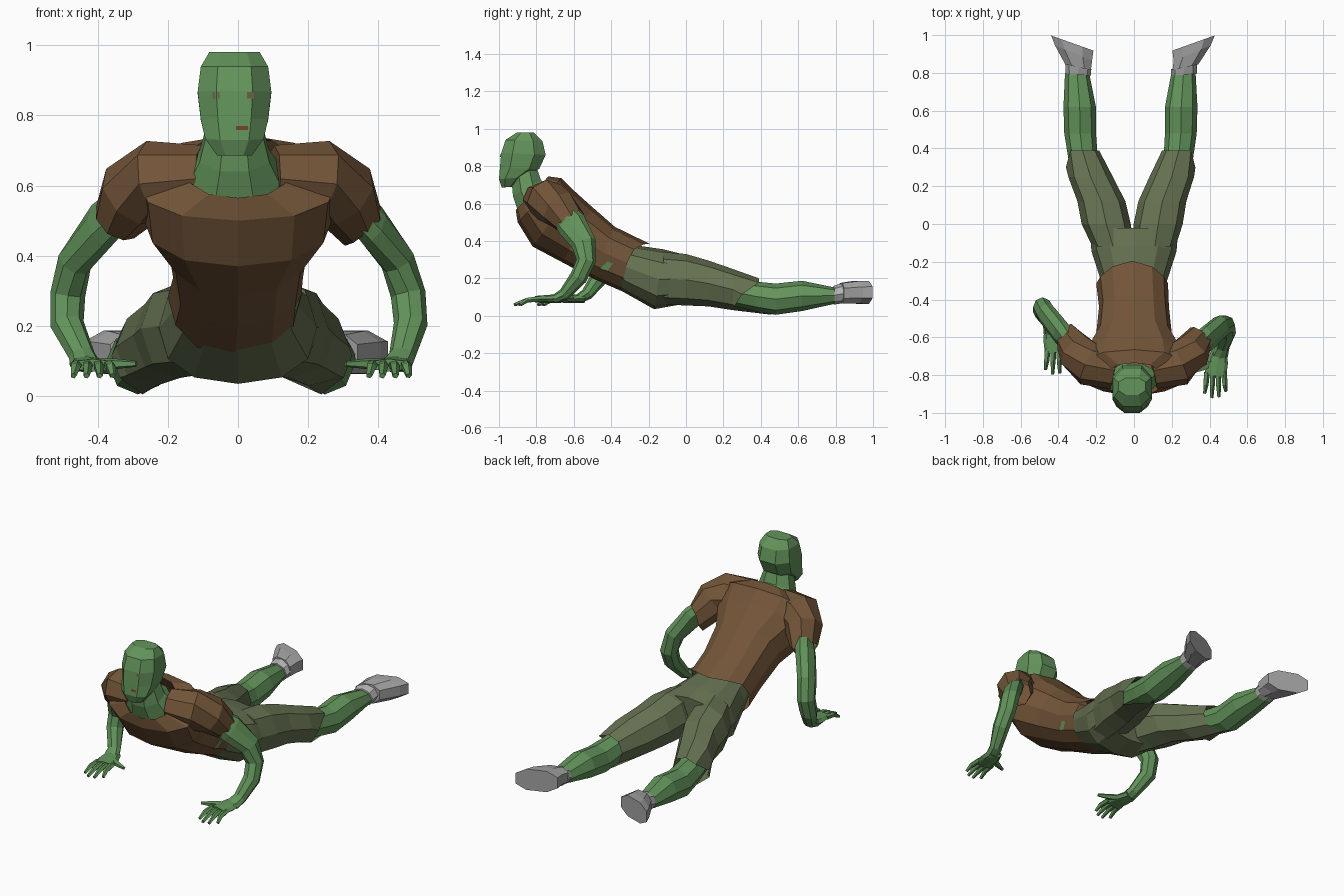
import bpy, bmesh, math, random
from mathutils import Vector as Vec
from mathutils.bvhtree import BVHTree

if "Cube" in bpy.data.objects:
    bpy.data.objects.remove(bpy.data.objects["Cube"])

random.seed(4)


def material(name, rgb):
    m = bpy.data.materials.new(name)
    m.diffuse_color = (*rgb, 1)
    m.use_nodes = True
    m.node_tree.nodes["Principled BSDF"].inputs["Base Color"].default_value = m.diffuse_color
    return m


SKIN = material("green skin", (.125, .295, .105))
SHIRT = material("brown cloth", (.17, .09, .04))
PANTS = material("olive cloth", (.13, .165, .082))
SHOE = material("grey shoe", (.36, .36, .36))
SOCK = material("light grey sock", (.45, .45, .45))
EYE = material("dull brown eye", (.17, .12, .07))
MOUTH = material("red brown mouth", (.18, .05, .03))


def finish(name, bm, mat):
    me = bpy.data.meshes.new(name)
    bm.to_mesh(me)
    me.materials.append(mat)
    ob = bpy.data.objects.new(name, me)
    bpy.context.collection.objects.link(ob)
    return ob


def loft(name, rings, n, mat, off=0., power=1., caps=(True, True), jag=None):
    """Skin rings of (centre, half axis U, half axis V); jag = (ring, shift by angle)."""
    angs = [(k + off) * math.tau / n for k in range(n)]
    se = lambda v: math.copysign(abs(v) ** power, v) if abs(v) > 1e-6 else 0
    mc = max(abs(se(math.cos(a))) for a in angs)
    ms = max(abs(se(math.sin(a))) for a in angs)
    bm = bmesh.new()
    loops = []
    for i, (c, u, v) in enumerate(rings):
        loop = []
        for a in angs:
            p = Vec(c) + Vec(u) * (se(math.cos(a)) / mc) + Vec(v) * (se(math.sin(a)) / ms)
            if jag and i == jag[0]:
                p += jag[1](a)
            loop.append(bm.verts.new(p))
        loops.append(loop)
    for A, B in zip(loops, loops[1:]):
        for k in range(n):
            bm.faces.new((A[k], A[(k + 1) % n], B[(k + 1) % n], B[k]))
    if caps[0]:
        bm.faces.new(loops[0])
    if caps[1]:
        bm.faces.new(loops[-1])
    bmesh.ops.recalc_face_normals(bm, faces=bm.faces[:])
    ob = finish(name, bm, mat)
    bm.free()
    return ob


def profile(secs):
    """Rings from (x, half width, y1, z1, y2, z2): opposite points of the side outline."""
    return [((x, (y1 + y2) / 2, (z1 + z2) / 2), (a, 0, 0), (0, (y1 - y2) / 2, (z1 - z2) / 2))
            for x, a, y1, z1, y2, z2 in secs]


def tube(pts, ref):
    """Rings square to a path of (x, y, z, half width, half depth)."""
    out = []
    P = [Vec(p[:3]) for p in pts]
    for i, p in enumerate(pts):
        t = (P[min(i + 1, len(P) - 1)] - P[max(i - 1, 0)]).normalized()
        u = (Vec(ref) - t * t.dot(Vec(ref))).normalized()
        out.append((P[i], u * p[3], t.cross(u) * p[4]))
    return out


# shirt body, hem to neckline, with pointed hem
hem = Vec((0, .07, -.035))
shirt = loft("shirt", profile([
    (-.01, .19, -.265, .42, -.365, .145),
    (0, .185, -.38, .475, -.50, .20),
    (0, .20, -.50, .58, -.66, .285),
    (0, .275, -.60, .67, -.82, .37),
    (0, .29, -.665, .735, -.90, .50),
    (0, .15, -.735, .745, -.91, .565)]), 12, SHIRT, power=.85, caps=(False, False),
    jag=(0, lambda a: hem * abs(math.sin(a)) ** 3))

# head and neck
head = loft("head", profile([
    (-.01, .05, -.985, .685, -.925, .69),
    (-.01, .083, -1.0, .73, -.87, .74),
    (-.01, .096, -.995, .79, -.785, .785),
    (-.01, .105, -.988, .87, -.75, .86),
    (-.01, .096, -.965, .94, -.768, .935),
    (-.01, .072, -.905, .98, -.815, .98)]), 8, SKIN, off=.5, power=.8)
loft("neck", profile([
    (-.01, .135, -.74, .70, -.895, .55),
    (-.01, .10, -.775, .725, -.925, .64),
    (-.01, .075, -.80, .80, -.935, .75)]), 8, SKIN, off=.5)

# trouser seat
loft("trouser_seat", profile([
    (0, .15, -.36, .38, -.45, .22),
    (0, .175, -.26, .375, -.34, .13),
    (0, .225, -.12, .355, -.17, .035),
    (0, .235, -.02, .33, -.03, .06)]), 12, PANTS, power=.85)


def cuff(s):
    """Torn cuff: cut back on the outer lower side, hanging long underneath."""
    def shift(a):
        out, up = s * math.cos(a), math.sin(a)
        if up < -.9:
            return Vec((0, .09, -.025))
        return Vec((0, -.11 if out > .3 and up < -.3 else -.07 if out > .9 else .02, 0))
    return shift


for side, s, wide in (("right", 1, 1.0), ("left", -1, 1.15)):
    X = s * wide
    # trouser leg with torn cuff
    loft(side + "_trouser_leg", profile([
        (s * .11, .11, -.12, .34, -.12, .06),
        (X * .128, .13, 0, .33, 0, .055),
        (X * .15, .127, .12, .295, .12, .05),
        (X * .20, .118, .25, .25, .25, .03),
        (X * .237, .088, .37, .20, .37, .03)]), 8, PANTS, power=.9, caps=(True, False),
        jag=(4, cuff(s)))
    # bare shin
    loft(side + "_shin", profile([
        (X * .195, .10, .20, .22, .20, .06),
        (X * .237, .079, .37, .183, .37, .025),
        (X * .248, .084, .48, .172, .48, .005),
        (X * .25, .086, .62, .187, .62, .025),
        (X * .262, .064, .80, .15, .80, .065)]), 8, SKIN)
    # sock and shoe, toes turned outward
    d = -.03 if s < 0 else 0
    loft(side + "_sock", [
        ((s * .265 + d, .79, .11), (s * .067, .005, 0), (0, 0, .05)),
        ((s * .265 + d, .835, .12), (s * .069, .015, 0), (0, 0, .054))], 8, SOCK)
    d *= .4
    loft(side + "_shoe", [
        ((s * .272 + d * 2, .83, .12), (s * .068, .015, 0), (0, 0, .055)),
        ((s * .308 + d, .905, .125), (s * .098, .04, 0), (0, 0, .06)),
        ((s * .315 + d, .958, .125), (s * .112, .04, 0), (0, 0, .062)),
        ], 8, SHOE, off=.5, power=.8)
    # sleeve with ragged end
    loft(side + "_sleeve", tube([
        (s * .10, -.775, .62, .10, .095), (s * .235, -.745, .615, .115, .115),
        (s * .30, -.68, .575, .105, .105), (s * .35, -.61, .495, .085, .068)],
        (0, 1, 0)), 8, SHIRT, caps=(True, False),
        jag=(3, lambda a: Vec((s * .02, .03, -.05)) * random.uniform(-.4, .7)))

# arms: upper arm, elbow, forearm, wrist
ARMS = {
    "right": [(.31, -.67, .56, .045, .065), (.38, -.612, .49, .05, .082), (.455, -.545, .385, .05, .066),
              (.485, -.535, .29, .05, .052), (.492, -.575, .205, .048, .047), (.468, -.65, .115, .038, .033),
              (.452, -.70, .09, .045, .025)],
    "left": [(-.31, -.67, .56, .045, .065), (-.385, -.575, .49, .052, .08), (-.465, -.475, .385, .05, .064),
             (-.485, -.44, .29, .05, .052), (-.487, -.462, .205, .048, .047), (-.445, -.53, .115, .038, .033),
             (-.435, -.575, .09, .045, .025)]}
for side, path in ARMS.items():
    s = 1 if side == "right" else -1
    loft(side + "_arm", tube(path, (1, 0, 0)), 8, SKIN)
    wx, wy = path[-1][:2]
    ix = -s                                        # towards the body
    px = wx + ix * .022
    loft(side + "_palm", tube([(wx, wy + .03, .093, .04, .024), (wx + ix * .01, wy - .03, .09, .056, .022),
                               (px, wy - .105, .088, .058, .018)], (1, 0, 0)), 8, SKIN)
    # four spread fingers
    for k in range(4):
        o = (k - 1.5) * .03
        reach = (.195, .22, .215, .185)[k]
        loft(f"{side}_finger_{k + 1}", tube([
            (px + o, wy - .085, .09, .017, .014),
            (px + o * 1.12, wy - .15, .083, .015, .013),
            (px + o * 1.25, wy - reach, .058, .009, .008)], (1, 0, 0)), 5, SKIN)
    # thumb pointing inward
    loft(side + "_thumb", tube([
        (wx + ix * .02, wy - .02, .09, .022, .017), (wx + ix * .085, wy - .06, .092, .018, .015),
        (wx + ix * .145, wy - .085, .092, .009, .008)], (0, 1, 0)), 5, SKIN)


def plate(name, target, quad, axis, mat):
    """Thin patch laid on a surface; quad corners are projected along axis."""
    tb = bmesh.new()
    tb.from_mesh(target.data)
    tree = BVHTree.FromBMesh(tb)
    axis = Vec(axis)
    bm = bmesh.new()
    vs = []
    for q in quad:
        hit = tree.ray_cast(Vec(q) - axis * 2, axis)[0]
        if hit:
            vs.append(bm.verts.new(hit - axis * .004))
    if len(vs) > 2:
        f = bm.faces.new(vs)
        f.normal_update()
        if f.normal.dot(axis) > 0:
            f.normal_flip()
        finish(name, bm, mat)
    bm.free()
    tb.free()


def rect(x, z, w, h):
    return [(x - w, 0, z - h), (x + w, 0, z - h), (x + w, 0, z + h), (x - w, 0, z + h)]


# painted eyes and mouth
plate("left_eye", head, rect(-.063, .857, .010, .009), (0, 1, 0), EYE)
plate("right_eye", head, rect(.036, .857, .010, .009), (0, 1, 0), EYE)
plate("mouth", head, rect(.012, .764, .017, .006), (0, 1, 0), MOUTH)
# skin showing through a tear in the shirt side
plate("shirt_tear", shirt, [(0, -.46, .25), (0, -.42, .24), (0, -.39, .28), (0, -.42, .29)], (-1, 0, 0), SKIN)
